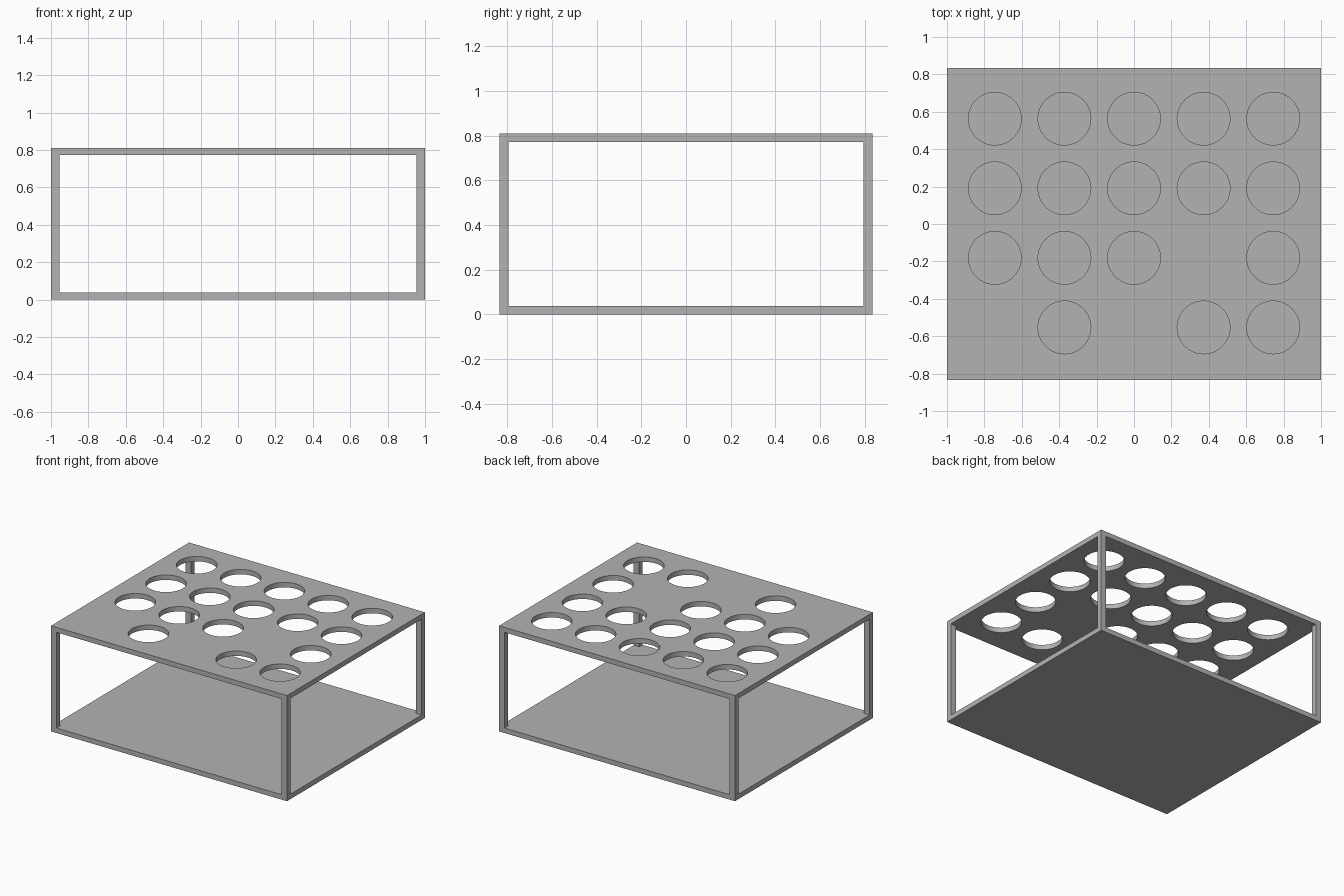
import bpy
import bmesh
import math
from mathutils import Matrix, Vector

default_cube = bpy.data.objects.get("Cube")
if default_cube:
    bpy.data.objects.remove(default_cube, do_unlink=True)

WIDTH, DEPTH, HEIGHT = 2.0, 1.67, 0.81
SLAB = 0.038
POST_X, POST_Y = 0.046, 0.04
HOLE_RADIUS, PITCH, ROW_OFFSET = 0.141, 0.372, 0.005
ROWS = ["ooooo", "ooooo", "ooo.o", ".o.oo"]   # back to front, o marks a hole

grey = bpy.data.materials.new("plain grey")
grey.use_nodes = True
color = (0.45, 0.45, 0.45, 1)
grey.diffuse_color = color
grey.node_tree.nodes["Principled BSDF"].inputs["Base Color"].default_value = color


def add_object(name, bm):
    mesh = bpy.data.meshes.new(name)
    bm.to_mesh(mesh)
    bm.free()
    mesh.materials.append(grey)
    obj = bpy.data.objects.new(name, mesh)
    bpy.context.collection.objects.link(obj)
    return obj


def box(name, center, size):
    bm = bmesh.new()
    place = Matrix.Translation(center) @ Matrix.Diagonal(Vector(size).to_4d())
    bmesh.ops.create_cube(bm, size=1, matrix=place)
    return add_object(name, bm)


# Floor and top plates
box("bottom_plate", (0, 0, SLAB / 2), (WIDTH, DEPTH, SLAB))
top_z = HEIGHT - SLAB / 2
top = box("top_plate", (0, 0, top_z), (WIDTH, DEPTH, SLAB))

# Corner posts
for side, sx in (("right", -1), ("left", 1)):
    for end, sy in (("front", -1), ("back", 1)):
        box(f"{end}_{side}_post",
            (sx * (WIDTH - POST_X) / 2, sy * (DEPTH - POST_Y) / 2, HEIGHT / 2),
            (POST_X, POST_Y, HEIGHT - 2 * SLAB))

# Round holes cut through the top plate
bm = bmesh.new()
for r, row in enumerate(ROWS):
    for c, mark in enumerate(row):
        if mark == "o":
            spot = ((c - 2) * PITCH, (1.5 - r) * PITCH + ROW_OFFSET, top_z)
            bmesh.ops.create_cone(bm, cap_ends=True, segments=64,
                                  radius1=HOLE_RADIUS, radius2=HOLE_RADIUS,
                                  depth=SLAB * 3, matrix=Matrix.Translation(spot))
cutter = add_object("hole_cutter", bm)
cutter.hide_render = True

cut = top.modifiers.new("holes", "BOOLEAN")
cut.operation = "DIFFERENCE"
cut.solver = "EXACT"
cut.object = cutter
bpy.ops.object.select_all(action="DESELECT")
top.select_set(True)
bpy.context.view_layer.objects.active = top
bpy.ops.object.modifier_apply(modifier=cut.name)
bpy.data.objects.remove(cutter, do_unlink=True)
bpy.ops.object.shade_smooth_by_angle(angle=math.radians(30))
